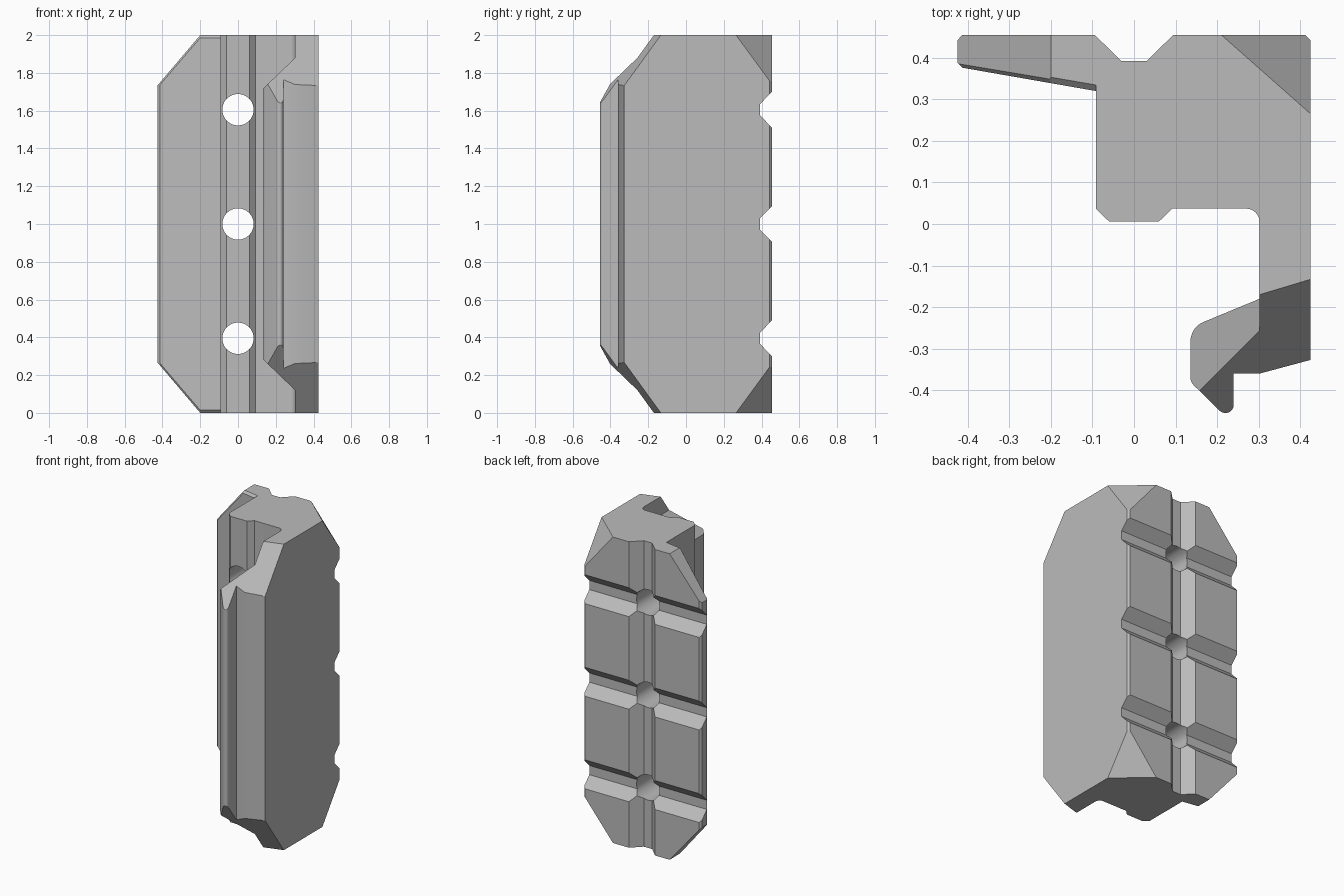
import bpy, bmesh, math
from mathutils import Vector

cube = bpy.data.objects.get("Cube")
if cube:
    bpy.data.objects.remove(cube, do_unlink=True)

grey = bpy.data.materials.new("light grey plastic")
grey.use_nodes = True
colour = (0.50, 0.50, 0.50, 1)
grey.diffuse_color = colour
grey.node_tree.nodes["Principled BSDF"].inputs["Base Color"].default_value = colour


def prism(name, profile, start, depth, cuts=()):
    """Extrude a profile and trim it; each cut is (point, outward normal)."""
    bm = bmesh.new()
    face = bm.faces.new([bm.verts.new(Vector(p) + Vector(start)) for p in profile])
    moved = bmesh.ops.extrude_face_region(bm, geom=[face])["geom"]
    verts = [v for v in moved if isinstance(v, bmesh.types.BMVert)]
    bmesh.ops.translate(bm, verts=verts, vec=depth)
    for point, normal in cuts:
        geom = bm.verts[:] + bm.edges[:] + bm.faces[:]
        cut = bmesh.ops.bisect_plane(bm, geom=geom, plane_co=point, plane_no=normal, clear_outer=True)
        edges = [e for e in cut["geom_cut"] if isinstance(e, bmesh.types.BMEdge)]
        if edges:
            bmesh.ops.contextual_create(bm, geom=edges)
    bmesh.ops.recalc_face_normals(bm, faces=bm.faces)
    mesh = bpy.data.meshes.new(name)
    bm.to_mesh(mesh)
    bm.free()
    mesh.materials.append(grey)
    obj = bpy.data.objects.new(name, mesh)
    bpy.context.collection.objects.link(obj)
    return obj


def upright(name, outline, cuts=()):
    return prism(name, [(x, y, 0) for x, y in outline], (0, 0, 0), (0, 0, 2), cuts)


def both_ends(point, normal):
    """A cut at the top and its mirror image at the bottom."""
    p, n = Vector(point), Vector(normal)
    return [(p, n), (Vector((p.x, p.y, 2 - p.z)), Vector((n.x, n.y, -n.z)))]


def plane(a, b, c):
    """Upward plane through three points, cut at both ends."""
    a, b, c = Vector(a), Vector(b), Vector(c)
    n = (b - a).cross(c - a).normalized()
    return both_ends(a, n if n.z > 0 else -n)


def arc(cx, cy, r, a0, a1, steps=8):
    angles = [math.radians(a0 + (a1 - a0) * i / steps) for i in range(steps + 1)]
    return [(cx + r * math.cos(a), cy + r * math.sin(a)) for a in angles]


def combine(target, other, operation):
    mod = target.modifiers.new(other.name, 'BOOLEAN')
    mod.object, mod.operation, mod.solver = other, operation, 'EXACT'
    bpy.context.view_layer.objects.active = target
    bpy.ops.object.modifier_apply(modifier=mod.name)
    bpy.data.objects.remove(other, do_unlink=True)


front_slope = plane((0.425, -0.133, 2), (0.302, -0.17, 2), (0.425, -0.327, 1.733))
back_corner = plane((0.21, 0.455, 2), (0.425, 0.265, 2), (0.425, 0.455, 1.74))

# Main body with the side arm
body = upright("rail_clip_body",
               [(0.425, 0.442), (0.412, 0.455), (-0.07, 0.455), (-0.092, 0.433), (-0.092, 0.037),
                (-0.06, 0.006), (0.06, 0.006), (0.092, 0.037)]
               + arc(0.27, 0.005, 0.032, 90, 0) + [(0.302, -0.36), (0.425, -0.327)],
               front_slope + back_corner)

# Thin wing on the other side with bevelled front edges
front_n = Vector((-0.17, -0.985, 0))
wing = upright("wing",
               [(-0.05, 0.455), (-0.413, 0.455), (-0.425, 0.442), (-0.425, 0.388),
                (-0.413, 0.376), (-0.092, 0.32), (-0.05, 0.32)],
               plane((-0.2, 0, 2), (-0.2, 1, 2), (-0.425, 0, 1.735))
               + both_ends((-0.2, 0.339, 1.986), front_n + Vector((0, 0, 1)))
               + both_ends((-0.2, 0.339, 1.986), front_n + Vector((-0.76, 0, 0.65))))

# Hooked lip at the end of the arm
lip = upright("hook_lip",
              [(0.33, -0.168), (0.302, -0.18)] + arc(0.186, -0.282, 0.05, 115, 180)
              + arc(0.161, -0.37, 0.025, 180, 225, 4) + arc(0.22, -0.435, 0.02, 225, 360)
              + [(0.24, -0.36), (0.302, -0.36), (0.33, -0.352)],
              front_slope + plane((0.302, 0, 1.88), (0.302, 1, 1.88), (0.136, 0, 1.72)))

combine(body, wing, 'UNION')
combine(body, lip, 'UNION')

# Back grooves: one along the height, three across, each with a screw hole
groove = [(-0.11, 0.47), (-0.03, 0.392), (0.03, 0.392), (0.11, 0.47)]
combine(body, prism("long_groove", [(a, y, 0) for a, y in groove], (0, 0, -0.1), (0, 0, 2.2)), 'DIFFERENCE')
for z in (0.395, 1.0, 1.605):
    combine(body, prism("cross_groove", [(0, y, a) for a, y in groove], (-0.6, 0, z), (1.2, 0, 0)), 'DIFFERENCE')
    circle = [(x, 0, y) for x, y in arc(0, 0, 0.083, 0, 360, 40)[:-1]]
    combine(body, prism("screw_hole", circle, (0, -0.1, z), (0, 0.7, 0)), 'DIFFERENCE')

bpy.ops.object.select_all(action='DESELECT')
body.select_set(True)
bpy.context.view_layer.objects.active = body
bpy.ops.object.shade_smooth_by_angle(angle=math.radians(25))
